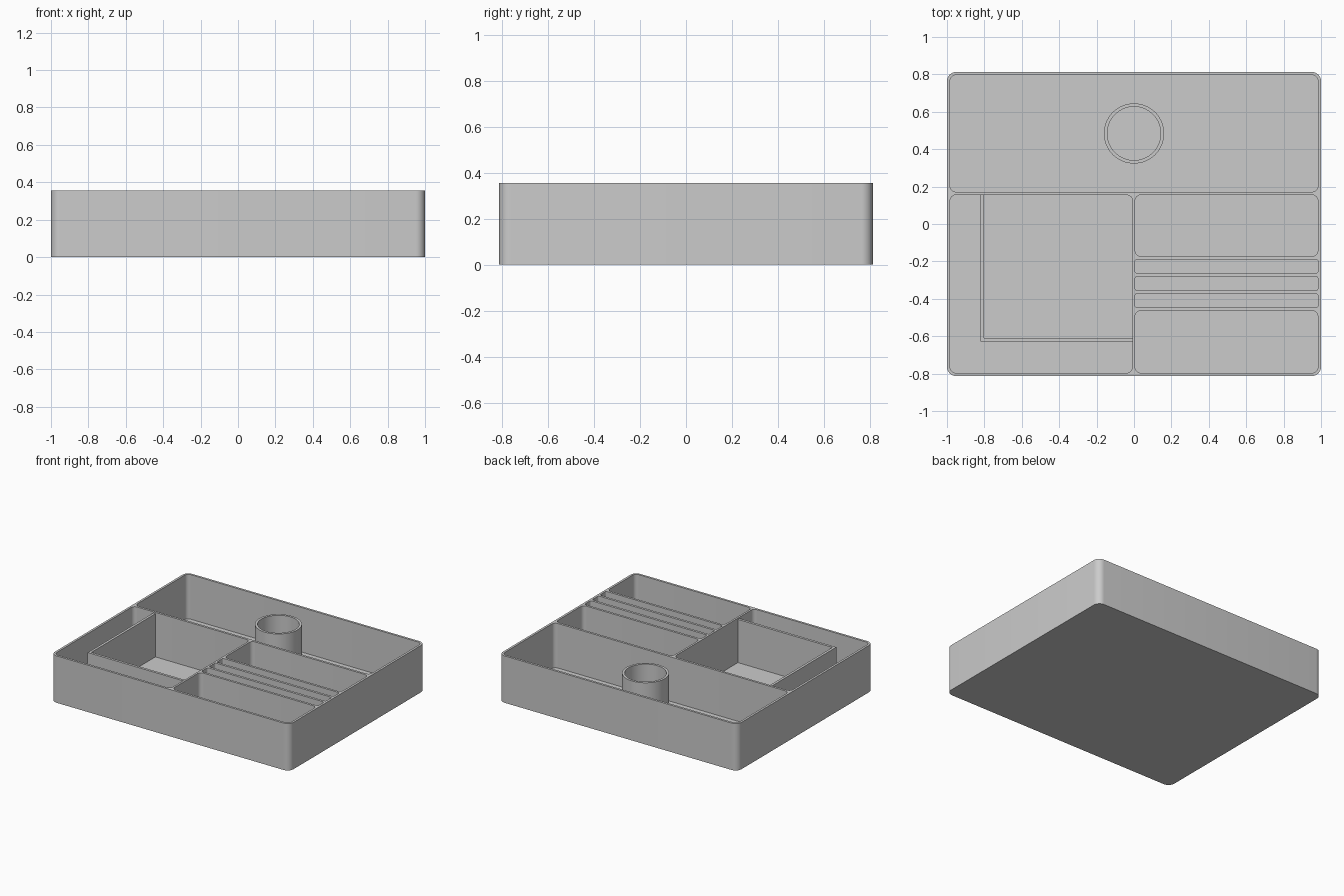
import bpy
import bmesh
import math
from math import cos, sin, pi

if "Cube" in bpy.data.objects:
    bpy.data.objects.remove(bpy.data.objects["Cube"], do_unlink=True)

HEIGHT, FLOOR, INNER_TOP = 0.355, 0.018, 0.345
HALF_Y, WALL = 0.813, 0.017

grey = bpy.data.materials.new("plain grey")
grey.use_nodes = True
COLOUR = (0.6, 0.6, 0.6, 1)
grey.diffuse_color = COLOUR
grey.node_tree.nodes["Principled BSDF"].inputs["Base Color"].default_value = COLOUR


def rounded(x0, x1, y0, y1, r, steps=8):
    """Outline of a rectangle with rounded corners."""
    centres = [(x1 - r, y1 - r), (x0 + r, y1 - r), (x0 + r, y0 + r), (x1 - r, y0 + r)]
    return [(cx + r * cos((q + i / steps) * pi / 2), cy + r * sin((q + i / steps) * pi / 2))
            for q, (cx, cy) in enumerate(centres) for i in range(steps + 1)]


def prism(name, outline, z0, z1):
    """Extrude a flat outline upwards into a solid."""
    bm = bmesh.new()
    base = bm.faces.new([bm.verts.new((x, y, z0)) for x, y in outline])
    top = bmesh.ops.extrude_face_region(bm, geom=[base])["geom"]
    bmesh.ops.translate(bm, vec=(0, 0, z1 - z0),
                        verts=[v for v in top if isinstance(v, bmesh.types.BMVert)])
    bmesh.ops.recalc_face_normals(bm, faces=bm.faces)
    mesh = bpy.data.meshes.new(name)
    bm.to_mesh(mesh)
    bm.free()
    obj = bpy.data.objects.new(name, mesh)
    bpy.context.collection.objects.link(obj)
    mesh.materials.append(grey)
    return obj


def carve(obj, cutters):
    """Subtract the cutters from a solid, then discard them."""
    for cutter in cutters:
        mod = obj.modifiers.new("pocket", "BOOLEAN")
        mod.operation, mod.solver, mod.object = "DIFFERENCE", "EXACT", cutter
        cutter.hide_render = True
    graph = bpy.context.evaluated_depsgraph_get()
    mesh = bpy.data.meshes.new_from_object(obj.evaluated_get(graph))
    obj.modifiers.clear()
    obj.data = mesh
    for cutter in cutters:
        bpy.data.objects.remove(cutter, do_unlink=True)


def smooth(obj):
    bpy.ops.object.select_all(action="DESELECT")
    obj.select_set(True)
    bpy.context.view_layer.objects.active = obj
    bpy.ops.object.shade_smooth_by_angle(angle=math.radians(30))


# Tray body with its compartments
IN_X, IN_Y = 1 - WALL, HALF_Y - WALL
tray = prism("tray", rounded(-1, 1, -HALF_Y, HALF_Y, 0.05), 0, HEIGHT)
pockets = [(-IN_X, IN_X, 0.172, IN_Y),      # wide back compartment
           (-IN_X, -0.009, -IN_Y, 0.155)]   # left compartment
# Right side: two bins with three narrow slots between them
for y0, y1 in [(-0.172, 0.155), (-0.263, -0.189), (-0.355, -0.281),
               (-0.447, -0.373), (-IN_Y, -0.464)]:
    pockets.append((0.006, IN_X, y0, y1))
carve(tray, [prism("cutter", rounded(*p, 0.03 if p[3] - p[2] > 0.1 else 0.01), FLOOR, 1)
             for p in pockets])
smooth(tray)

# L-shaped wall inside the left compartment
prism("corner_divider",
      [(-0.82, 0.16), (-0.82, -0.628), (-0.004, -0.628), (-0.004, -0.609),
       (-0.801, -0.609), (-0.801, 0.16)], FLOOR - 0.008, INNER_TOP)

# Round cup in the back compartment
CUP_Y = 0.484


def circle(r, sides=64):
    return [(r * cos(2 * pi * i / sides), CUP_Y + r * sin(2 * pi * i / sides))
            for i in range(sides)]


cup = prism("cup", circle(0.161), FLOOR - 0.008, HEIGHT)
carve(cup, [prism("cutter", circle(0.143), FLOOR, 1)])
smooth(cup)
